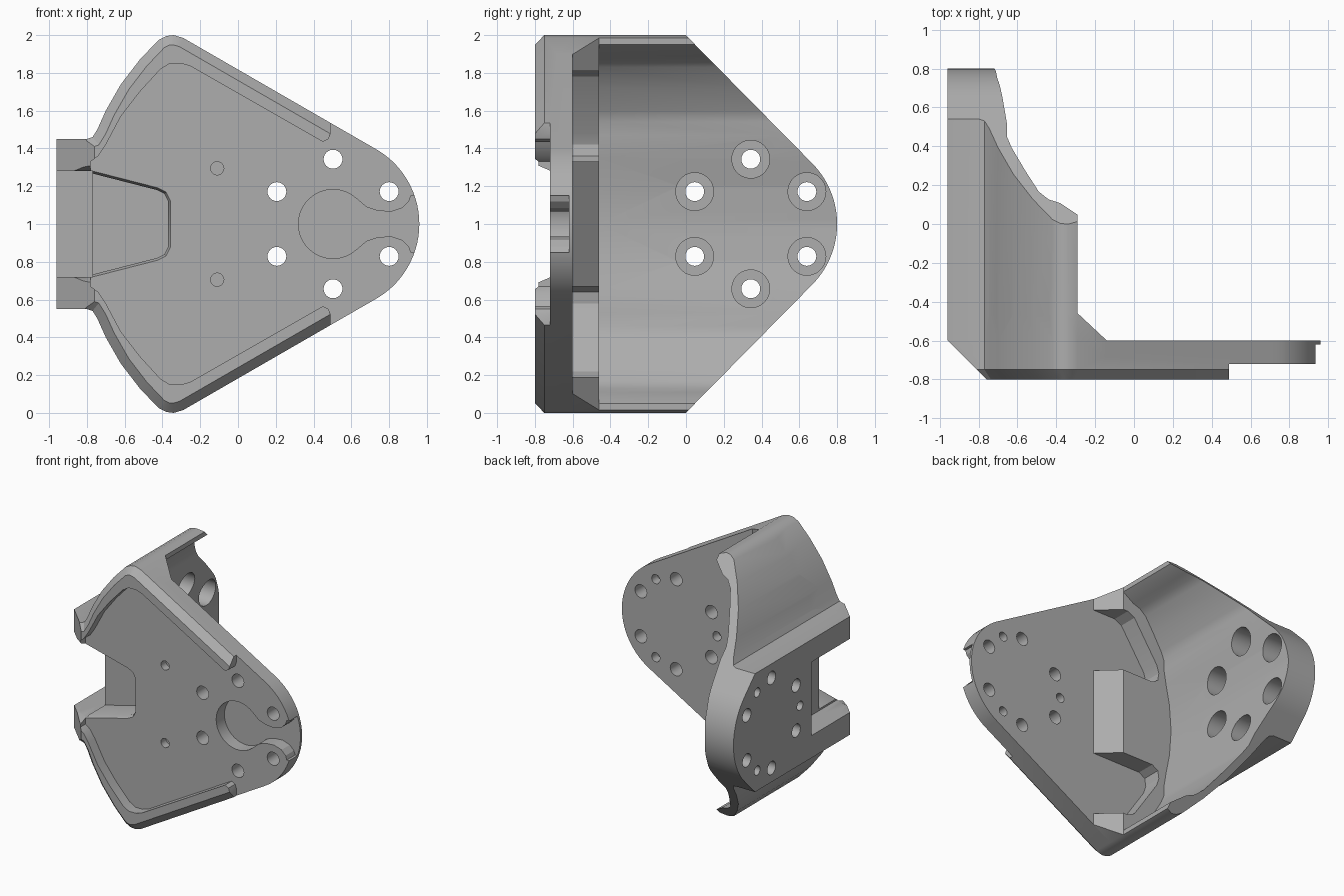
import bpy, bmesh
from math import cos, sin, radians
from mathutils import Vector

old = bpy.data.objects.get("Cube")
if old:
    bpy.data.objects.remove(old, do_unlink=True)

grey = bpy.data.materials.new("plain grey")
grey.use_nodes = True
grey.diffuse_color = (0.42, 0.42, 0.42, 1)
grey.node_tree.nodes["Principled BSDF"].inputs["Base Color"].default_value = grey.diffuse_color

MAP = {"x": lambda u, v, t: (t, u, v),
       "y": lambda u, v, t: (u, t, v),
       "z": lambda u, v, t: (u, v, t)}


def mirrored(half):
    """Close a profile by reflecting it about height 1."""
    return half + [(u, 2 - v) for u, v in reversed(half) if abs(v - 1) > 0.001]


def arc(u, v, r, start, end, steps):
    angles = [radians(start + (end - start) * i / steps) for i in range(steps + 1)]
    return [(u + r * cos(a), v + r * sin(a)) for a in angles]


def inset(pts, d):
    """Move a clockwise outline inwards by d (outwards when negative)."""
    result = []
    for i, p in enumerate(pts):
        p = Vector(p)
        a = (p - Vector(pts[i - 1])).normalized()
        b = (Vector(pts[(i + 1) % len(pts)]) - p).normalized()
        n = Vector((a.y + b.y, -a.x - b.x)).normalized()
        result.append(tuple(p + n * d / max(0.5, n.dot(Vector((a.y, -a.x))))))
    return result


def prism(name, pts, axis, a, b, bevel=0, depth=0):
    """Extrude a profile from a to b, with an optional sloped start."""
    rings = [(pts, a), (pts, b)]
    if bevel:
        rings = [(inset(pts, bevel), a), (pts, a + depth), (pts, b)]
    bm = bmesh.new()
    loops = [[bm.verts.new(MAP[axis](u, v, t)) for u, v in ring] for ring, t in rings]
    n = len(pts)
    for lo, hi in zip(loops, loops[1:]):
        for i in range(n):
            bm.faces.new((lo[i], lo[(i + 1) % n], hi[(i + 1) % n], hi[i]))
    bm.faces.new(loops[0])
    bm.faces.new(loops[-1])
    bmesh.ops.recalc_face_normals(bm, faces=bm.faces)
    mesh = bpy.data.meshes.new(name)
    bm.to_mesh(mesh)
    bm.free()
    mesh.materials.append(grey)
    ob = bpy.data.objects.new(name, mesh)
    bpy.context.collection.objects.link(ob)
    return ob


def combine(target, tool, operation):
    bpy.context.view_layer.objects.active = target
    mod = target.modifiers.new(operation, "BOOLEAN")
    mod.operation, mod.solver, mod.object = operation, "EXACT", tool
    bpy.ops.object.modifier_apply(modifier=mod.name)
    bpy.data.objects.remove(tool, do_unlink=True)


def cut(target, *args, **kw):
    combine(target, prism("cutter", *args, **kw), "DIFFERENCE")


# Shared outlines
FC, SC, R, HOLE_R = 0.503, 0.343, 0.457, 0.343
shoulder = [(-0.96, 1.45), (-0.8, 1.45), (-0.77, 1.46), (-0.745, 1.5), (-0.7, 1.6),
            (-0.62, 1.74), (-0.52, 1.87), (-0.42, 1.975), (-0.38, 1.995),
            (-0.34, 2.0), (-0.29, 1.985)]
outline = mirrored(shoulder + arc(FC, 1, R, 60, 0, 14))

# Front plate with a chamfered rim
bracket = prism("angle_bracket", outline, "y", -0.8, -0.6, bevel=0.05, depth=0.05)

# Sunken front face inside the rim
recess = mirrored([(-0.78, 1.33), (-0.74, 1.36), (-0.7, 1.42), (-0.62, 1.57), (-0.52, 1.7),
                   (-0.41, 1.82), (-0.36, 1.85), (-0.3, 1.85), (-0.25, 1.835),
                   (0.45, 1.435), (0.48, 1.45), (0.49, 1.48), (0.49, 1.65), (1.1, 1.65)])
cut(bracket, recess, "y", -0.9, -0.72)

# Raised web in the inside corner, sloping down to the plate
web = prism("corner_web", outline, "y", -0.68, -0.46)
slope = [(-1.1, -0.7), (-0.14, -0.7), (-0.14, -0.6), (-0.29, -0.46), (-0.29, -0.4), (-1.1, -0.4)]
combine(web, prism("slope", slope, "z", -0.1, 2.1), "INTERSECT")
combine(bracket, web, "UNION")

# Two pockets in the web
pocket = [(0.0, 1.33), (0.0, 1.81), (-0.33, 1.81), (-0.39, 1.78), (-0.59, 1.48),
          (-0.61, 1.42), (-0.6, 1.36), (-0.55, 1.33)]
for flip in (False, True):
    cut(bracket, [(u, 2 - v if flip else v) for u, v in pocket], "y", -0.6, -0.4)

# Curved side wall, tapered to a round end
inner = [(-0.29, 1.95), (-0.38, 1.89), (-0.44, 1.87), (-0.49, 1.83), (-0.56, 1.72),
         (-0.63, 1.6), (-0.655, 1.54), (-0.655, 1.47), (-0.675, 1.35), (-0.705, 1.2), (-0.72, 1.0)]
wall = prism("side_wall", mirrored(shoulder + inner), "y", -0.6, 0.9)
taper = mirrored([(-0.9, 2.1), (-0.1, 2.1)] + arc(SC, 1, R, 45, 0, 14))
combine(wall, prism("taper", taper, "x", -1.2, 0.2), "INTERSECT")
combine(bracket, wall, "UNION")

# Sloped front corner beside the side wall
cut(bracket, [(-1.1, -0.9), (-0.66, -0.9), (-0.96, -0.6), (-1.1, -0.46)], "z", -0.1, 2.1)

# Central notch through the plate, and its run into the side wall
notch = mirrored([(-1.2, 1.28), (-0.82, 1.28), (-0.43, 1.18), (-0.39, 1.16), (-0.37, 1.12)])
cut(bracket, notch, "y", -0.81, -0.5, bevel=-0.05, depth=0.12)
cut(bracket, mirrored([(-0.9, 1.28), (-0.14, 1.28)]), "x", -1.1, -0.77)

# Keyhole pocket opening at the plate's far end
keyhole = mirrored(arc(FC, 1, 0.183, 180, 48, 14)
                   + [(0.68, 1.09), (0.74, 1.07), (0.81, 1.065), (0.87, 1.085),
                      (0.905, 1.12), (0.915, 1.15), (1.1, 1.15)])
cut(bracket, keyhole, "y", -0.9, -0.62)

# Bolt circles: six through holes and three blind holes on each plate
for k in range(6):
    a = radians(30 + 60 * k)
    du, dv = HOLE_R * cos(a), HOLE_R * sin(a)
    cut(bracket, arc(FC + du, 1 + dv, 0.05, 0, 345, 23), "y", -0.9, -0.5)
    cut(bracket, arc(SC + du, 1 + dv, 0.05, 0, 345, 23), "x", -1.1, -0.5)
    cut(bracket, arc(SC + du, 1 + dv, 0.1, 0, 350, 35), "x", -0.85, -0.45)
for angle in (60, 180, 300):
    du, dv = HOLE_R * cos(radians(angle)), HOLE_R * sin(radians(angle))
    cut(bracket, arc(FC + du, 1 + dv, 0.035, 0, 340, 17), "y", -0.67, -0.5)
    cut(bracket, arc(SC + du, 1 + dv, 0.035, 0, 340, 17), "x", -1.1, -0.88)

# Small blind holes on the front
for height in (0.705, 1.295):
    cut(bracket, arc(-0.11, height, 0.035, 0, 340, 17), "y", -0.9, -0.66)

bpy.ops.object.select_all(action="DESELECT")
bracket.select_set(True)
bpy.context.view_layer.objects.active = bracket
bpy.ops.object.shade_smooth_by_angle(angle=radians(25))
